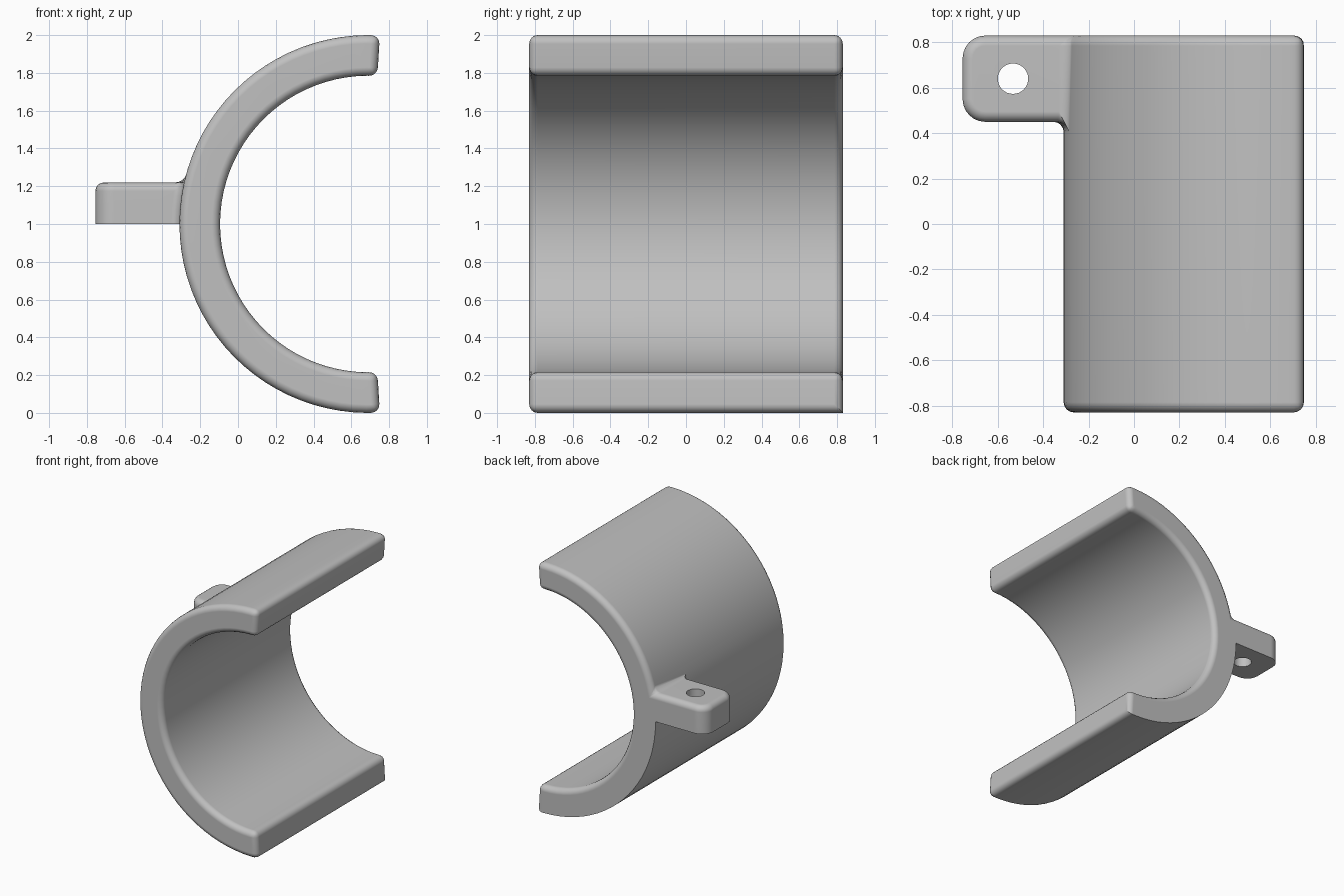
import bpy, bmesh, math
from mathutils import Vector

old = bpy.data.objects.get("Cube")
if old:
    bpy.data.objects.remove(old, do_unlink=True)

CX, CZ = 0.69, 1.0            # axis of the sleeve
R_OUT, R_IN = 1.0, 0.785
FRONT, BACK, STEP = -0.83, 0.83, 0.45
TAB_X, TAB_TOP = -0.755, 1.22
OVERRUN = math.radians(3.5)
ROUND = 0.045

# Material
grey = bpy.data.materials.new("plain_grey")
grey.use_nodes = True
colour = (0.53, 0.53, 0.53, 1)
grey.diffuse_color = colour
for node in grey.node_tree.nodes:
    if node.type == 'BSDF_PRINCIPLED':
        node.inputs["Base Color"].default_value = colour


def span(a, b, n):
    return [a + (b - a) * i / n for i in range(n)]


# Arc angles, with exact stops where the tab meets the wall
tab_angle = math.pi - math.asin(TAB_TOP - CZ)
start, end = math.pi / 2 - OVERRUN, 1.5 * math.pi + OVERRUN
angles = span(start, tab_angle, 20) + span(tab_angle, math.pi, 3) + span(math.pi, end, 23) + [end]
hi, lo = 20, 23

bm = bmesh.new()


def arc(radius, y, indices):
    return {i: bm.verts.new((CX + radius * math.cos(angles[i]), y,
                             CZ + radius * math.sin(angles[i]))) for i in indices}


every = range(len(angles))
last = len(angles) - 1
out_f = arc(R_OUT, FRONT, every)
out_b = arc(R_OUT, BACK, [i for i in every if i <= hi or i >= lo])
out_m = arc(R_OUT, STEP, range(hi, lo + 1))
in_f = arc(R_IN, FRONT, every)
in_b = arc(R_IN, BACK, every)
top_f, top_b, low_f, low_b = [bm.verts.new((TAB_X, y, z))
                              for z in (TAB_TOP, CZ) for y in (STEP, BACK)]


def face(*verts):
    bm.faces.new([v for v in verts if v])


# Curved walls, the outer one stopping short behind the tab
for i in range(last):
    j = i + 1
    face(in_f[i], in_f[j], in_b[j], in_b[i])
    if hi <= i < lo:
        face(out_f[i], out_f[j], out_m[j], out_m[i])
    else:
        face(out_f[i], out_f[j], out_m.get(j), out_b[j], out_b[i], out_m.get(i))

# End caps of the sleeve
inner_back = [in_b[i] for i in reversed(every)]
face(*[out_f[i] for i in every], *[in_f[i] for i in reversed(every)])
face(*[out_b[i] for i in range(hi + 1)], top_b, low_b,
     *[out_b[i] for i in range(lo, last + 1)], *inner_back)
for i in (0, last):
    face(out_f[i], out_b[i], in_b[i], in_f[i])

# Mounting tab
face(*[out_m[i] for i in range(hi, lo + 1)], low_f, top_f)
face(out_m[hi], top_f, top_b, out_b[hi])
face(out_m[lo], low_f, low_b, out_b[lo])
face(top_f, low_f, low_b, top_b)
bmesh.ops.recalc_face_normals(bm, faces=bm.faces[:])


def bevel(edges, offset, segments):
    bmesh.ops.bevel(bm, geom=edges, offset=offset, offset_type='OFFSET', segments=segments,
                    profile=0.5, affect='EDGES', clamp_overlap=False, loop_slide=True)


# Wide rounding of the tab's upright corners
bevel([e for e in bm.edges if all(abs(v.co.x - TAB_X) < 1e-4 for v in e.verts)
       and abs(e.verts[0].co.z - e.verts[1].co.z) > 0.1], 0.1, 6)


def rounded(edge):
    if edge.calc_face_angle(0) < math.radians(30):
        return False
    pts = [v.co for v in edge.verts]
    tab_bottom = all(abs(p.z - CZ) < 1e-4 and p.x < -0.3 for p in pts)
    lower_back = all(p.y > BACK - 1e-4 and p.z < CZ + 1e-4 and
                     abs(Vector((p.x - CX, p.z - CZ)).length - R_OUT) < 1e-3 for p in pts)
    return not (tab_bottom or lower_back)


# Small rounding and fillets on the remaining edges, underside left crisp
bevel([e for e in bm.edges if rounded(e)], ROUND, 4)
bmesh.ops.recalc_face_normals(bm, faces=bm.faces[:])

mesh = bpy.data.meshes.new("half_sleeve_with_tab")
bm.to_mesh(mesh)
bm.free()
mesh.materials.append(grey)
sleeve = bpy.data.objects.new("half_sleeve_with_tab", mesh)
bpy.context.collection.objects.link(sleeve)

# Screw hole through the tab
bpy.ops.mesh.primitive_cylinder_add(vertices=32, radius=0.067, depth=0.6,
                                    location=(-0.533, 0.64, 1.1))
cutter = bpy.context.object
cutter.name = "hole_cutter"
cutter.hide_render = True
cutter.data.materials.append(grey)
cut = sleeve.modifiers.new("screw_hole", 'BOOLEAN')
cut.operation, cut.solver, cut.object = 'DIFFERENCE', 'EXACT', cutter

bpy.ops.object.select_all(action='DESELECT')
sleeve.select_set(True)
bpy.context.view_layer.objects.active = sleeve
bpy.ops.object.modifier_apply(modifier=cut.name)
bpy.data.objects.remove(cutter, do_unlink=True)

# Smooth curves with flat caps
bpy.ops.object.shade_smooth_by_angle(angle=math.radians(35))
normals = sleeve.modifiers.new("flat_caps", 'WEIGHTED_NORMAL')
normals.keep_sharp = True
